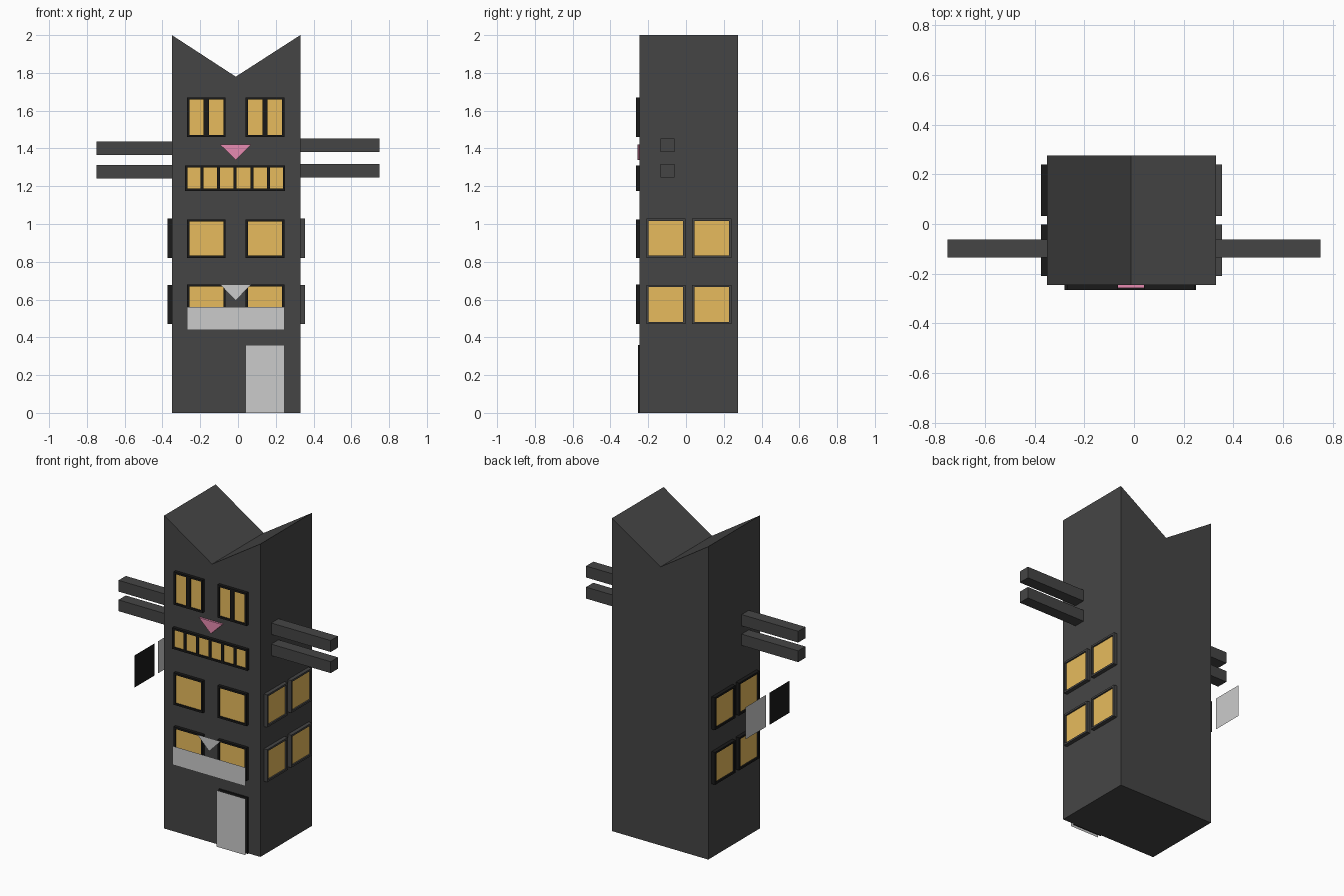
import bpy, bmesh
from mathutils import Vector

if "Cube" in bpy.data.objects:
    bpy.data.objects.remove(bpy.data.objects["Cube"])


def material(name, r, g, b):
    m = bpy.data.materials.new(name)
    m.diffuse_color = (r, g, b, 1)
    m.use_nodes = True
    m.node_tree.nodes["Principled BSDF"].inputs["Base Color"].default_value = m.diffuse_color
    return m


WALL = material("dark_wall", 0.06, 0.06, 0.06)
BLACK = material("black_trim", 0.01, 0.01, 0.01)
AMBER = material("amber_glass", 0.8, 0.5, 0.11)
PINK = material("pink", 0.8, 0.26, 0.44)
RED = material("red_door", 0.25, 0.03, 0.02)

X0, X1, Y0, Y1 = -0.35, 0.33, -0.245, 0.275

# Wall coordinates: u along the wall, v up, d outwards
WALLS = {
    "front": lambda u, v, d: (u, Y0 - d, v),
    "right": lambda u, v, d: (X1 + d, u, v),
    "left": lambda u, v, d: (X0 - d, u, v),
}


def finish(name, bm, mat):
    if any(len(e.link_faces) == 2 for e in bm.edges):
        bmesh.ops.recalc_face_normals(bm, faces=bm.faces)
    me = bpy.data.meshes.new(name)
    bm.to_mesh(me)
    bm.free()
    ob = bpy.data.objects.new(name, me)
    bpy.context.collection.objects.link(ob)
    if mat:
        me.materials.append(mat)
    return ob


def add_slab(bm, wall, outline, d0, d1):
    """Extrude an outline on a wall from depth d0 to d1 (flat if equal)."""
    f = WALLS[wall]
    a = [bm.verts.new(f(u, v, d0)) for u, v in outline]
    face = bm.faces.new(a)
    if d1 != d0:
        new = bmesh.ops.extrude_face_region(bm, geom=[face], use_keep_orig=True)["geom"]
        verts = [g for g in new if isinstance(g, bmesh.types.BMVert)]
        shift = Vector(f(0, 0, d1)) - Vector(f(0, 0, d0))
        bmesh.ops.translate(bm, verts=verts, vec=shift)


def slab(name, wall, outline, d0, d1, mat):
    bm = bmesh.new()
    add_slab(bm, wall, outline, d0, d1)
    return finish(name, bm, mat)


def rect(u0, u1, v0, v1):
    return [(u0, v0), (u1, v0), (u1, v1), (u0, v1)]


def window(name, wall, u0, u1, v0, v1, panes=1, bar=0.016, frame=BLACK,
           glass=AMBER, edge=0.012, depth=0.02):
    bm = bmesh.new()
    bars = [(u0, u0 + edge, v0, v1), (u1 - edge, u1, v0, v1),
            (u0 + edge, u1 - edge, v0, v0 + edge), (u0 + edge, u1 - edge, v1 - edge, v1)]
    for i in range(1, panes):
        c = u0 + (u1 - u0) * i / panes
        bars.append((c - bar / 2, c + bar / 2, v0 + edge, v1 - edge))
    for b in bars:
        add_slab(bm, wall, rect(*b), 0, depth)
    finish(name + "_frame", bm, frame)
    slab(name + "_pane", wall, rect(u0 + edge, u1 - edge, v0 + edge, v1 - edge),
         0, depth * 0.6, glass)


# Tower with a V-notched top
profile = [(X0, 0), (X1, 0), (X1, 2), (-0.012, 1.78), (X0, 2)]
slab("tower", "front", profile, 0, Y0 - Y1, WALL)

# Front windows: eyes, mouth and two lower storeys
for side, u0 in (("left", -0.27), ("right", 0.04)):
    u1 = u0 + 0.205
    window("eye_window_" + side, "front", u0, u1, 1.46, 1.67, panes=2, bar=0.028)
    window("middle_window_" + side, "front", u0, u1, 0.82, 1.025)
    window("lower_window_" + side, "front", u0, u1, 0.47, 0.68)
window("mouth_window", "front", -0.28, 0.25, 1.175, 1.31, panes=6)

# Side windows, two by two on each side
for wall, frame in (("right", WALL), ("left", BLACK)):
    for u in (-0.21, 0.033):
        for v in (0.82, 0.47):
            window("side_window_" + wall, wall, u, u + 0.207, v, v + 0.208,
                   frame=frame, depth=0.024)

# Nose
slab("nose", "front", [(-0.095, 1.42), (-0.012, 1.34), (0.07, 1.42)], 0, 0.013, PINK)

# Door in its frame
window("door", "front", 0.04, 0.245, 0, 0.36, glass=RED, edge=0.015, depth=0.009)

# Thin panels standing just off the front
slab("door_panel", "front", rect(0.04, 0.245, 0, 0.36), 0.03, 0.03, None)
slab("sign_panel", "front", rect(-0.27, 0.245, 0.44, 0.56), 0.03, 0.03, None)
slab("sign_pointer", "front", [(-0.095, 0.68), (-0.012, 0.595), (0.07, 0.68)],
     0.03, 0.03, None)

# Thin panels standing away from the left side
slab("loose_panel_front", "left", rect(-0.205, 0, 0.82, 1.025), 0.24, 0.24, BLACK)
slab("loose_panel_back", "left", rect(0.035, 0.24, 0.82, 1.025), 0.24, 0.24, None)

# Whisker beams
for v in (1.38, 1.245):
    slab("whisker_right", "right", rect(-0.135, -0.062, v, v + 0.073), 0, 0.75 - X1, WALL)
for v in (1.365, 1.24):
    slab("whisker_left", "left", rect(-0.135, -0.062, v, v + 0.072), 0, 0.75 + X0, WALL)
